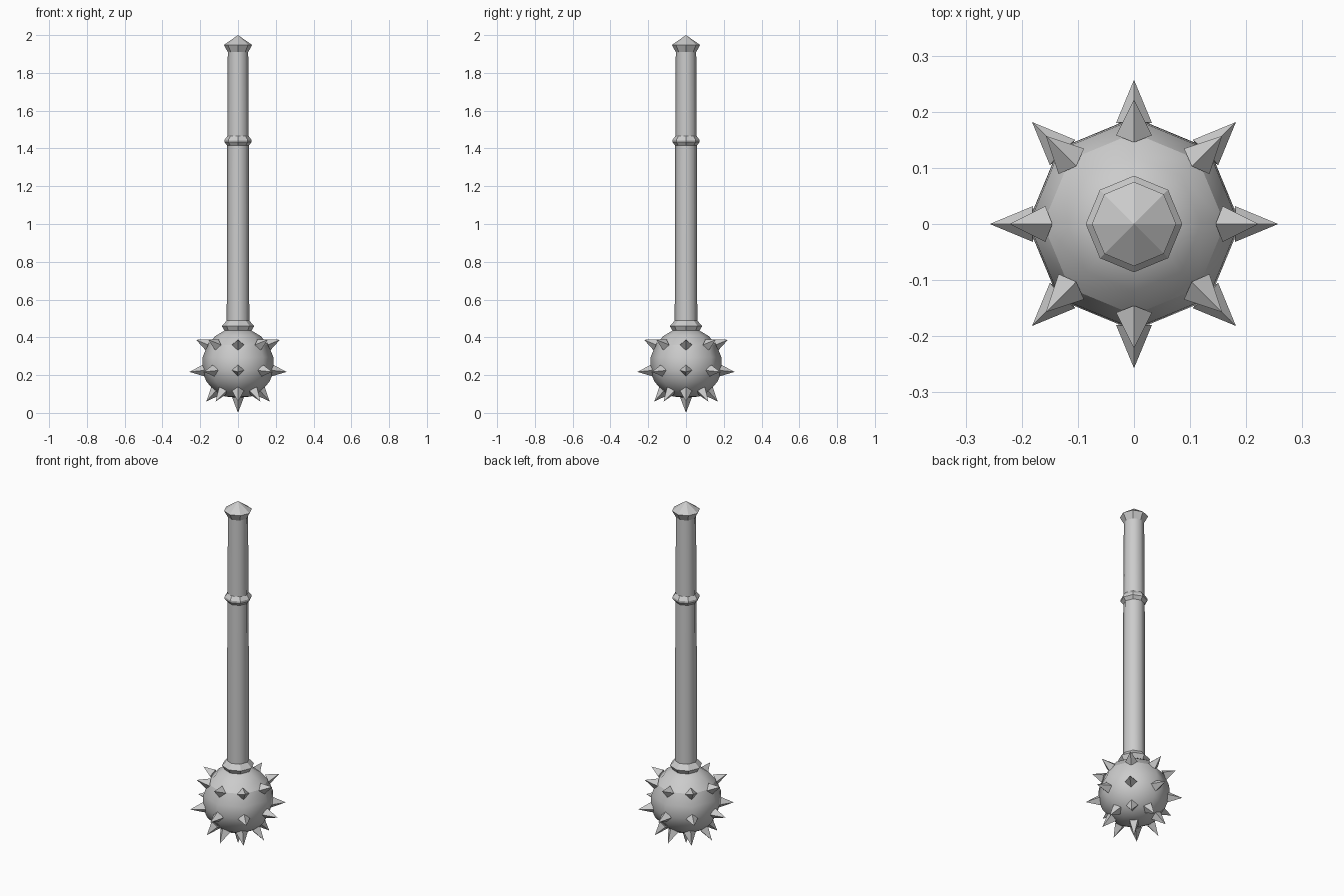
import bpy, bmesh
from math import cos, sin, pi
from mathutils import Vector

cube = bpy.data.objects.get("Cube")
if cube:
    bpy.data.objects.remove(cube, do_unlink=True)

SIDES = 8
GREY = (0.6, 0.6, 0.6, 1)

steel = bpy.data.materials.new("grey steel")
steel.use_nodes = True
steel.diffuse_color = GREY
steel.node_tree.nodes["Principled BSDF"].inputs["Base Color"].default_value = GREY


def finish(name, bm):
    bmesh.ops.recalc_face_normals(bm, faces=bm.faces)
    mesh = bpy.data.meshes.new(name)
    bm.to_mesh(mesh)
    bm.free()
    mesh.materials.append(steel)
    obj = bpy.data.objects.new(name, mesh)
    bpy.context.collection.objects.link(obj)
    return obj


def lathe(name, profile, smooth=False, crease_z=None):
    """Turn (radius, z) points around the z axis with eight sides."""
    bm = bmesh.new()
    rings = []
    for r, z in profile:
        if r == 0:
            rings.append([bm.verts.new((0, 0, z))] * SIDES)
        else:
            rings.append([bm.verts.new((r * cos(2 * pi * i / SIDES),
                                        r * sin(2 * pi * i / SIDES), z))
                          for i in range(SIDES)])
    for low, high in zip(rings, rings[1:]):
        for i in range(SIDES):
            j = (i + 1) % SIDES
            corners = list(dict.fromkeys((low[i], low[j], high[j], high[i])))
            bm.faces.new(corners)
    for ring, (r, z) in zip((rings[0], rings[-1]), (profile[0], profile[-1])):
        if r:
            bm.faces.new(ring)
    for f in bm.faces:
        f.smooth = smooth and len(f.verts) < SIDES
    if crease_z is not None:
        for e in bm.edges:
            if all(abs(v.co.z - crease_z) < 0.001 for v in e.verts):
                e.smooth = False
    return finish(name, bm)


def add_spike(bm, base, tip, side, half=0.032):
    """Four-sided pyramid with a diamond base."""
    up = (tip - base).cross(side).normalized()
    ring = [bm.verts.new(base + d * half) for d in (side, up, -side, -up)]
    point = bm.verts.new(tip)
    for i in range(4):
        bm.faces.new((ring[i], ring[(i + 1) % 4], point))
    bm.faces.new(ring)


# Ball head
lathe("ball_head", [(0, 0.08), (0.07, 0.087), (0.122, 0.115), (0.167, 0.165),
                    (0.19, 0.225), (0.187, 0.295), (0.162, 0.36),
                    (0.12, 0.407), (0.065, 0.44), (0, 0.445)],
      smooth=True, crease_z=0.36)

# Spike rings: base radius, base height, tip radius, tip height
for name, r0, z0, r1, z1 in (("upper_spikes", 0.158, 0.36, 0.222, 0.387),
                             ("middle_spikes", 0.18, 0.225, 0.257, 0.217),
                             ("lower_spikes", 0.117, 0.117, 0.168, 0.06)):
    bm = bmesh.new()
    for i in range(SIDES):
        a = 2 * pi * i / SIDES
        out, side = Vector((cos(a), sin(a), 0)), Vector((-sin(a), cos(a), 0))
        add_spike(bm, out * r0 + Vector((0, 0, z0)),
                  out * r1 + Vector((0, 0, z1)), side)
    finish(name, bm)

bm = bmesh.new()
add_spike(bm, Vector((0, 0, 0.085)), Vector((0, 0, 0)), Vector((1, 0, 0)))
finish("bottom_spike", bm)

# Handle
lathe("shaft", [(0.06, 0.43), (0.057, 1.43), (0.054, 1.93)], smooth=True)
lathe("lower_collar", [(0.068, 0.43), (0.086, 0.46), (0.06, 0.488)])
lathe("grip_collar", [(0.057, 1.415), (0.072, 1.433), (0.072, 1.445), (0.055, 1.468)])
lathe("pommel", [(0.054, 1.91), (0.075, 1.948), (0, 2.0)])
